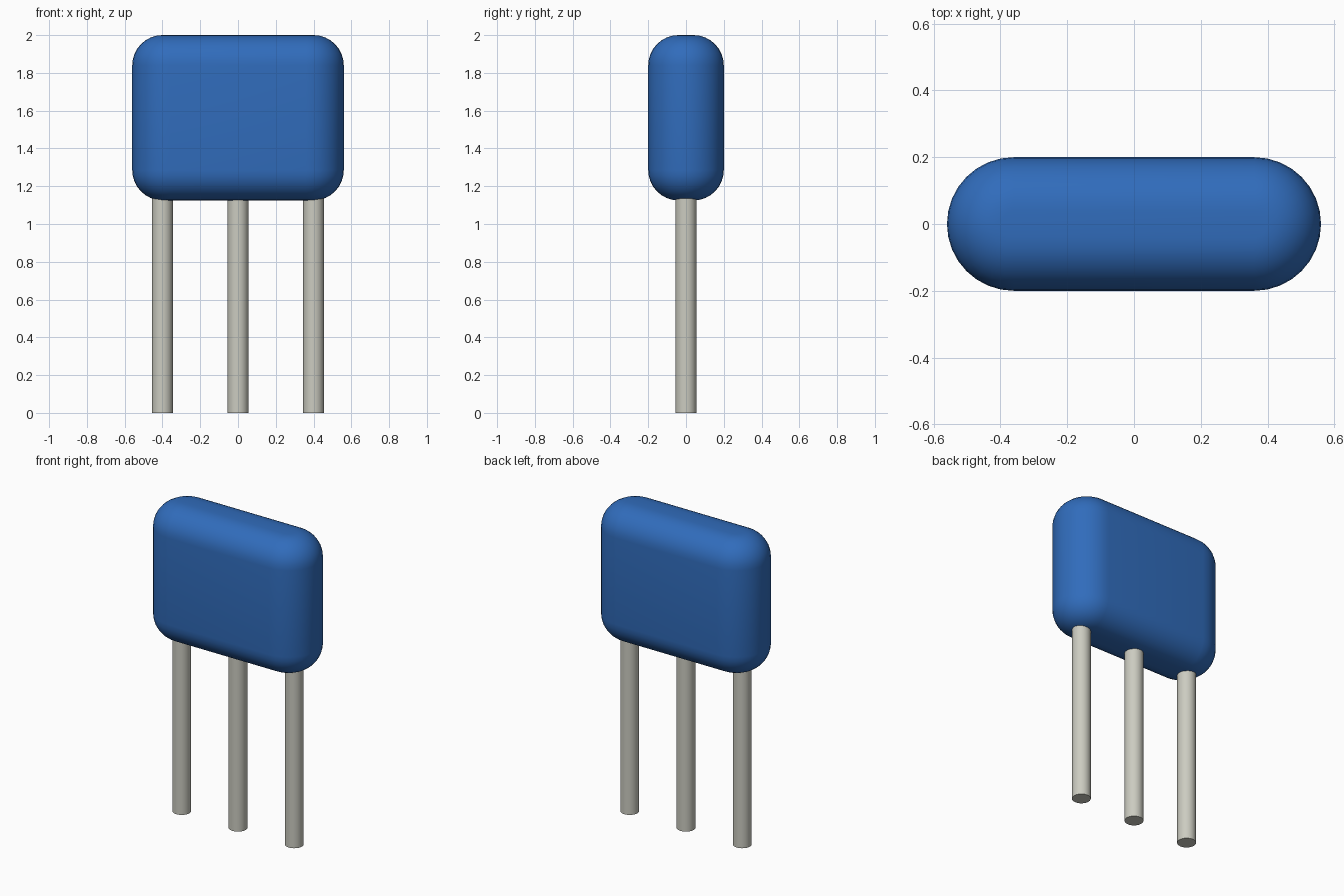
import bpy
import bmesh
from math import sin, cos, pi, radians

cube = bpy.data.objects.get("Cube")
if cube:
    bpy.data.objects.remove(cube, do_unlink=True)

BOTTOM, TOP = 1.125, 2.0      # body height range
HALF_STRAIGHT = 0.36          # centre of the rounded ends
END_RADIUS = 0.2              # plan radius, also half the thickness
FILLET = 0.16                 # rounding of the top and bottom rims
STEPS = 8                     # segments per quarter turn


def material(name, color, roughness):
    mat = bpy.data.materials.new(name)
    mat.use_nodes = True
    mat.diffuse_color = color
    shader = mat.node_tree.nodes["Principled BSDF"]
    shader.inputs["Base Color"].default_value = color
    shader.inputs["Roughness"].default_value = roughness
    return mat


def finish(bm, name, mat):
    bmesh.ops.recalc_face_normals(bm, faces=bm.faces)
    mesh = bpy.data.meshes.new(name)
    bm.to_mesh(mesh)
    bm.free()
    mesh.materials.append(mat)
    obj = bpy.data.objects.new(name, mesh)
    bpy.context.collection.objects.link(obj)
    bpy.ops.object.select_all(action="DESELECT")
    obj.select_set(True)
    bpy.context.view_layer.objects.active = obj
    bpy.ops.object.shade_smooth_by_angle(angle=radians(35))
    return obj


def stadium_ring(bm, radius, z):
    """One horizontal outline: two half circles joined by straight sides."""
    ring = []
    for side, start in ((1, -pi / 2), (-1, pi / 2)):
        for i in range(2 * STEPS + 1):
            a = start + pi * i / (2 * STEPS)
            x = side * HALF_STRAIGHT + radius * cos(a)
            ring.append(bm.verts.new((x, radius * sin(a), z)))
    return ring


blue = material("blue coating", (0.03, 0.15, 0.5, 1), 0.5)
metal = material("tinned metal", (0.6, 0.6, 0.53, 1), 0.4)

# Body: stacked outlines following the rim fillets
bm = bmesh.new()
rings = []
for centre, start in ((BOTTOM + FILLET, -pi / 2), (TOP - FILLET, 0)):
    for i in range(STEPS + 1):
        a = start + pi / 2 * i / STEPS
        radius = END_RADIUS - FILLET * (1 - cos(a))
        rings.append(stadium_ring(bm, radius, centre + FILLET * sin(a)))
for low, high in zip(rings, rings[1:]):
    for i in range(len(low)):
        j = (i + 1) % len(low)
        bm.faces.new((low[i], low[j], high[j], high[i]))
bm.faces.new(rings[0][::-1])
bm.faces.new(rings[-1])
finish(bm, "body", blue)

# Leads: three round pins running slightly into the body
LEAD_TOP = 1.2
for name, x in (("right_lead", -0.4), ("middle_lead", 0), ("left_lead", 0.4)):
    bm = bmesh.new()
    bmesh.ops.create_cone(bm, cap_ends=True, segments=32,
                          radius1=0.055, radius2=0.055, depth=LEAD_TOP)
    bmesh.ops.translate(bm, verts=bm.verts, vec=(x, 0, LEAD_TOP / 2))
    finish(bm, name, metal)
